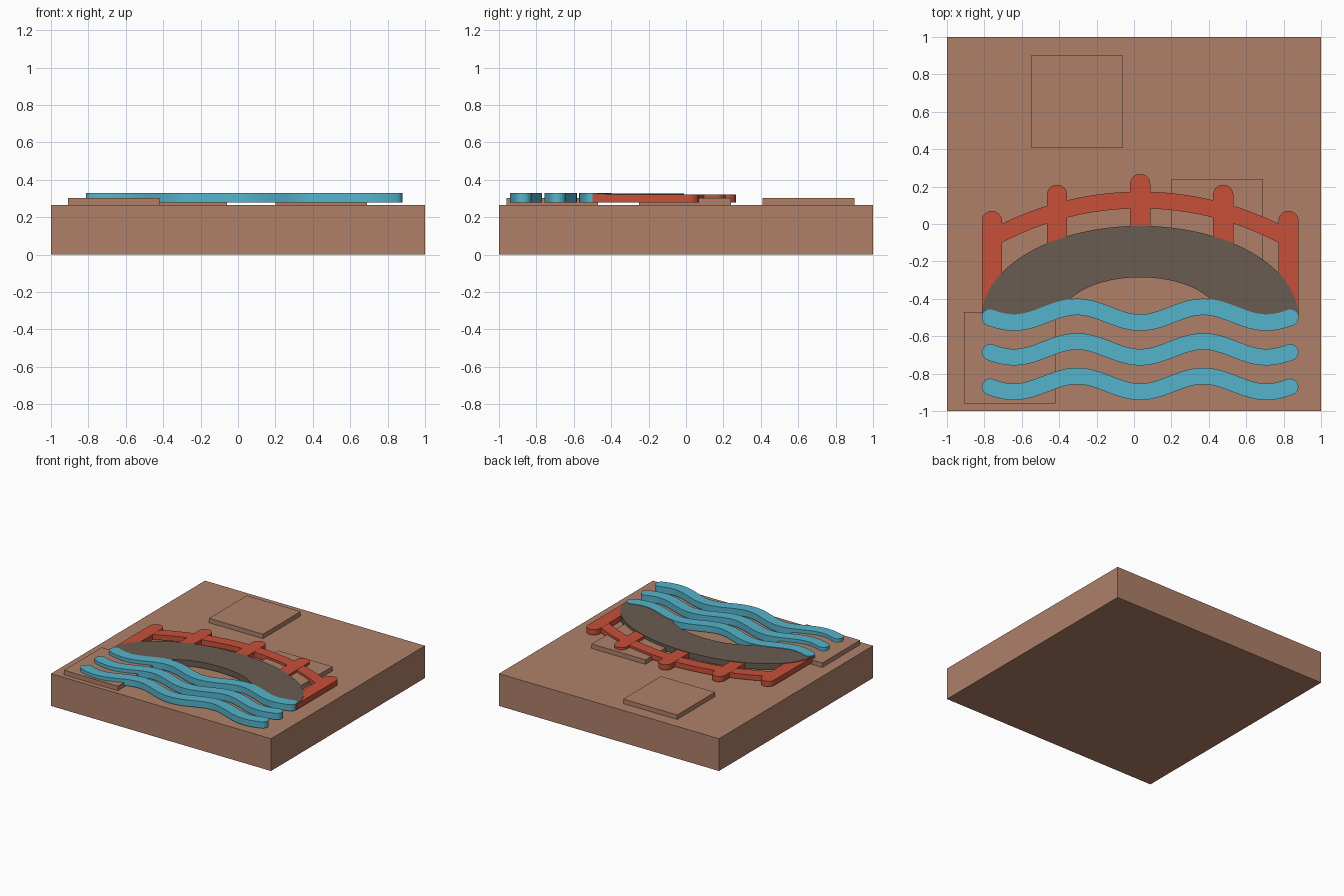
import bpy, bmesh, math
from math import sin, cos, pi

if "Cube" in bpy.data.objects:
    bpy.data.objects.remove(bpy.data.objects["Cube"])

def mat(name, rgb):
    m = bpy.data.materials.new(name)
    m.diffuse_color = (*rgb, 1)
    m.use_nodes = True
    m.node_tree.nodes["Principled BSDF"].inputs["Base Color"].default_value = m.diffuse_color
    return m

CLAY = mat("clay brown", (0.43, 0.217, 0.141))
RED = mat("brick red", (0.58, 0.08, 0.041))
GREY = mat("stone grey", (0.142, 0.107, 0.084))
BLUE = mat("water blue", (0.09, 0.456, 0.604))

CX = 0.033      # centre of the bridge emblem
Z0 = 0.278      # underside of the raised emblem

def slab(name, pts, z0, z1, m, smooth=True):
    """Extrude a flat outline between two heights."""
    bm = bmesh.new()
    f = bm.faces.new([bm.verts.new((x, y, z0)) for x, y in pts])
    r = bmesh.ops.extrude_face_region(bm, geom=[f], use_keep_orig=True)
    for v in r["geom"]:
        if isinstance(v, bmesh.types.BMVert):
            v.co.z = z1
    bmesh.ops.recalc_face_normals(bm, faces=bm.faces[:])
    me = bpy.data.meshes.new(name)
    bm.to_mesh(me)
    bm.free()
    me.materials.append(m)
    ob = bpy.data.objects.new(name, me)
    bpy.context.collection.objects.link(ob)
    if smooth:
        bpy.ops.object.select_all(action='DESELECT')
        ob.select_set(True)
        bpy.context.view_layer.objects.active = ob
        bpy.ops.object.shade_smooth_by_angle(angle=math.radians(35))
    return ob

def rect(x0, x1, y0, y1):
    return [(x0, y0), (x1, y0), (x1, y1), (x0, y1)]

def arc(cx, cy, rx, ry, a0, a1, n):
    return [(cx + rx * cos(a0 + (a1 - a0) * i / n),
             cy + ry * sin(a0 + (a1 - a0) * i / n)) for i in range(n + 1)]

# base tile and the three raised square patches
slab("base_tile", rect(-1, 1, -1, 1), 0, 0.265, CLAY, False)
for i, (x, y) in enumerate([(-0.91, -0.96), (0.20, -0.25), (-0.55, 0.41)]):
    slab(f"raised_patch_{i + 1}", rect(x, x + 0.49, y, y + 0.49), 0.262, 0.302, CLAY, False)

# railing posts with round tops
W = 0.054
for i, (dx, bottom, top) in enumerate([(-0.793, -0.5, 0.07), (-0.444, -0.2, 0.21), (0, -0.12, 0.268),
                                       (0.444, -0.2, 0.21), (0.793, -0.5, 0.07)]):
    x = CX + dx
    pts = [(x - W, bottom), (x + W, bottom)] + arc(x, top - W, W, W, 0, pi, 16)
    slab(f"railing_post_{i + 1}", pts, Z0, 0.322, RED)

# curved handrail
a = math.asin(0.77 / 1.63)
slab("handrail", arc(CX, -1.502, 1.675, 1.675, pi / 2 - a, pi / 2 + a, 48)
     + arc(CX, -1.502, 1.585, 1.585, pi / 2 + a, pi / 2 - a, 48), Z0 + 0.001, 0.321, RED)

# bridge arch
slab("bridge_arch", arc(CX, -0.5, 0.847, 0.49, 0, pi, 64)
     + arc(CX, -0.5, 0.42, 0.215, pi, 0, 48), Z0, 0.326, GREY)

# water waves: sine ribbons with round ends
def wave(yc, half=0.802, r=0.044, amp=0.042, period=0.675, n=80):
    k = 2 * pi / period
    up, down = [], []
    for i in range(n + 1):
        t = -half + 2 * half * i / n
        y, s = yc - amp * cos(k * t), amp * k * sin(k * t)
        l = math.hypot(1, s)
        ox, oy = -s / l * r, r / l
        up.append((CX + t + ox, y + oy))
        down.append((CX + t - ox, y - oy))
    ye, tilt = yc - amp * cos(k * half), math.atan(amp * k * sin(k * half))
    right = arc(CX + half, ye, r, r, tilt - pi / 2, tilt + pi / 2, 14)[1:-1]
    left = arc(CX - half, ye, r, r, pi / 2 - tilt, 3 * pi / 2 - tilt, 14)[1:-1]
    return down + right + up[::-1] + left

for i in range(3):
    slab(f"water_wave_{i + 1}", wave(-0.485 - 0.185 * i), Z0, 0.33, BLUE)
